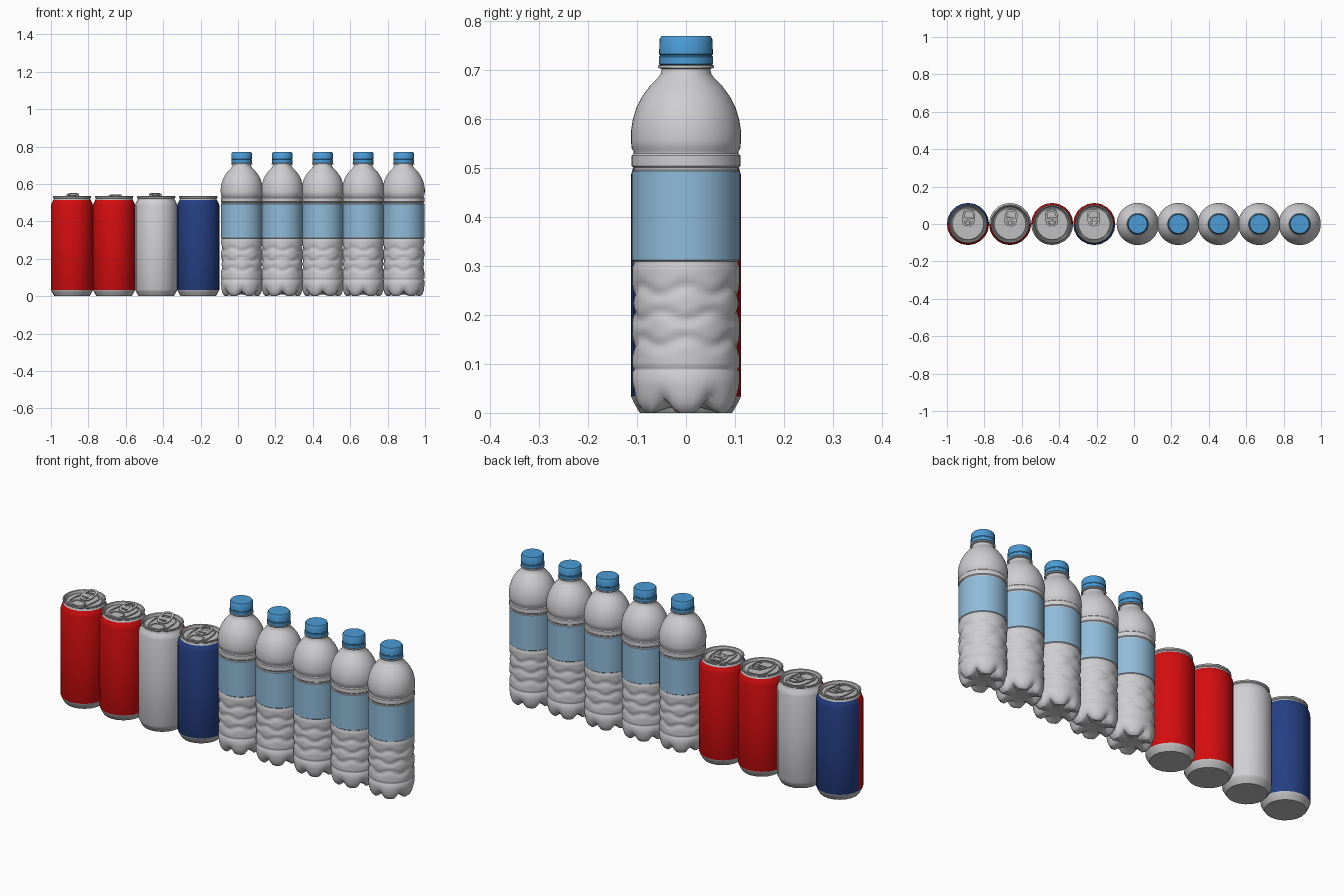
import bpy, bmesh, math
from mathutils import Matrix

if "Cube" in bpy.data.objects:
    bpy.data.objects.remove(bpy.data.objects["Cube"])


def mat(name, rgb):
    m = bpy.data.materials.new(name)
    m.diffuse_color = (*rgb, 1)
    m.use_nodes = True
    m.node_tree.nodes["Principled BSDF"].inputs["Base Color"].default_value = m.diffuse_color
    return m


RED = mat("red paint", (0.66, 0.004, 0.005))
SILVER = mat("silver paint", (0.64, 0.64, 0.67))
BLUE = mat("navy paint", (0.018, 0.05, 0.23))
METAL = mat("bare metal", (0.52, 0.52, 0.53))
PLASTIC = mat("clear plastic", (0.62, 0.62, 0.64))
LABEL = mat("pale blue label", (0.28, 0.50, 0.70))
CAP = mat("cap blue", (0.07, 0.33, 0.67))


def finish(bm, name, mats, angle=35):
    bmesh.ops.recalc_face_normals(bm, faces=bm.faces)
    me = bpy.data.meshes.new(name)
    bm.to_mesh(me)
    bm.free()
    for m in mats:
        me.materials.append(m)
    me.shade_smooth()
    me.set_sharp_from_angle(angle=math.radians(angle))
    return me


def place(me, name, loc, rot=(0, 0, 0)):
    ob = bpy.data.objects.new(name, me)
    ob.location, ob.rotation_euler = loc, rot
    bpy.context.collection.objects.link(ob)
    return ob


def lathe(name, prof, segs, mats, shape=None, rule=None, angle=35):
    """Spin (radius, height) points, with an optional shape(r, z, angle)."""
    bm = bmesh.new()
    rings = []
    for r, z in prof:
        ring = []
        for i in range(segs):
            a = 2 * math.pi * i / segs
            rr, zz = shape(r, z, a) if shape else (r, z)
            ring.append(bm.verts.new((rr * math.cos(a), rr * math.sin(a), zz)))
        rings.append(ring)
    for a, b in zip(rings, rings[1:]):
        for i in range(segs):
            j = (i + 1) % segs
            bm.faces.new((a[i], a[j], b[j], b[i]))
    bm.faces.new(rings[0][::-1])
    bm.faces.new(rings[-1])
    if rule:
        for f in bm.faces:
            f.material_index = rule(f.calc_center_median())
    return finish(bm, name, mats, angle)


def oval_loop(name, hx, hy, width, z0, z1, shift=0.0):
    """Raised oval band with half sizes hx, hy; a solid plate if width = hx."""
    bm = bmesh.new()
    n, loops = 24, []
    for inset, z in ((0, z0), (0, z1), (width, z1), (width, z0)):
        loop = []
        for i in range(n):
            a = 2 * math.pi * (i + 0.5) / n
            c, s = math.cos(a), math.sin(a)
            x = (hx - inset) * math.copysign(abs(c) ** 0.7, c)
            y = (hy - inset) * math.copysign(abs(s) ** 0.7, s) + shift
            loop.append(bm.verts.new((x, y, z)))
        loops.append(loop)
    for k in range(4):
        a, b = loops[k], loops[(k + 1) % 4]
        for i in range(n):
            j = (i + 1) % n
            bm.faces.new((a[i], a[j], b[j], b[i]))
    return finish(bm, name, [METAL], 30)


# ---- drink cans: front and back halves are painted differently ----
R_CAN = 0.1125
can_profile = [(0.086, 0.0), (0.094, 0.0), (0.098, 0.006), (0.107, 0.022),
               (R_CAN, 0.034), (R_CAN, 0.27), (R_CAN, 0.486), (0.109, 0.498),
               (0.101, 0.513), (0.097, 0.522), (0.102, 0.526), (0.103, 0.533),
               (0.099, 0.535), (0.095, 0.532), (0.091, 0.518), (0.087, 0.518),
               (0.084, 0.523), (0.01, 0.523)]


def can_rule(c):
    if c.z < 0.032 or c.z > 0.508 or c.xy.length < 0.088:
        return 0
    return 1 if c.y < -0.1 * R_CAN else 2


panel = oval_loop("lid_panel", 0.056, 0.080, 0.006, 0.521, 0.527)
mouth = oval_loop("mouth_score", 0.036, 0.030, 0.005, 0.521, 0.526, -0.044)
tab_ring = oval_loop("pull_tab", 0.034, 0.046, 0.011, -0.002, 0.003, 0.046)
tab_bar = oval_loop("tab_bridge", 0.028, 0.012, 0.0115, -0.002, 0.003, 0.036)
rivet = lathe("rivet", [(0.012, 0.522), (0.011, 0.530), (0.006, 0.532)], 16, [METAL])

fronts = [RED, RED, SILVER, BLUE]
backs = [BLUE, SILVER, RED, RED]
tilts = [12, 8, 13, 3]
turns = [-6, -8, 5, 6]
for i in range(4):
    x = -0.8875 + 0.225 * i
    n = i + 1
    body = lathe("can", can_profile, 20, [METAL, fronts[i], backs[i]], rule=can_rule)
    place(body, f"can_{n}", (x, 0, 0))
    turn = math.radians(turns[i])
    for me, nm in ((panel, "lid_panel"), (mouth, "mouth_score"), (rivet, "rivet")):
        place(me, f"{nm}_{n}", (x, 0, 0), (0, 0, turn))
    for me, nm in ((tab_ring, "pull_tab"), (tab_bar, "tab_bridge")):
        ob = place(me, f"{nm}_{n}", (x, 0, 0))
        ob.matrix_world = (Matrix.Translation((x, 0, 0.529)) @ Matrix.Rotation(turn, 4, 'Z')
                           @ Matrix.Translation((0, -0.012, 0))
                           @ Matrix.Rotation(math.radians(tilts[i]), 4, 'X'))

# ---- water bottles ----
R_BOT = 0.110
bottle_profile = [(0.02, 0.014), (0.055, 0.010), (0.075, 0.002), (0.088, 0.0), (0.098, 0.008),
                  (0.104, 0.020), (0.108, 0.035), (0.110, 0.055), (R_BOT, 0.083),
                  (0.107, 0.087), (0.107, 0.091), (R_BOT, 0.095)]
bottle_profile += [(R_BOT, 0.095 + 0.0075 * k) for k in range(1, 28)]   # wavy grip
bottle_profile += [(0.107, 0.304), (0.107, 0.309), (0.1105, 0.312), (0.1105, 0.494),
                   (0.107, 0.496), (0.107, 0.501), (0.111, 0.505), (0.111, 0.526),
                   (0.107, 0.530), (0.107, 0.535), (0.111, 0.540), (0.1125, 0.556),
                   (0.1125, 0.575), (0.109, 0.598), (0.102, 0.622), (0.090, 0.646),
                   (0.074, 0.668), (0.058, 0.684), (0.051, 0.694), (0.050, 0.703),
                   (0.057, 0.705), (0.057, 0.710), (0.048, 0.712)]


def bottle_shape(r, z, a):
    if z < 0.06:                                    # scalloped feet
        v = (0.5 - 0.5 * math.cos(6 * a)) ** 3
        k = 1 - z / 0.06
        lift = 0.024 * v * k if r > 0.06 else 0
        return r * (1 - 0.10 * v * k), z + lift
    if 0.10 < z < 0.30:                             # wavy horizontal grooves
        d = 0
        for c, s in ((0.145, 1), (0.198, -1), (0.250, 1)):
            u = (z - c - 0.010 * s * math.cos(6 * a)) / 0.012
            d += math.exp(-u * u)
        return r - 0.006 * d, z
    return r, z


bottle = lathe("bottle", bottle_profile, 48, [PLASTIC, LABEL], bottle_shape,
               lambda c: 1 if 0.311 < c.z < 0.4945 else 0, 40)
cap = lathe("cap", [(0.053, 0.711), (0.0555, 0.713), (0.0555, 0.727), (0.0535, 0.729),
                    (0.0535, 0.731), (0.055, 0.733), (0.054, 0.764), (0.050, 0.770),
                    (0.01, 0.7705)], 32, [CAP])
for i in range(5):
    x = 0.02 + 0.2165 * i
    place(bottle, f"bottle_{i + 1}", (x, 0, 0))
    place(cap, f"bottle_cap_{i + 1}", (x, 0, 0))
